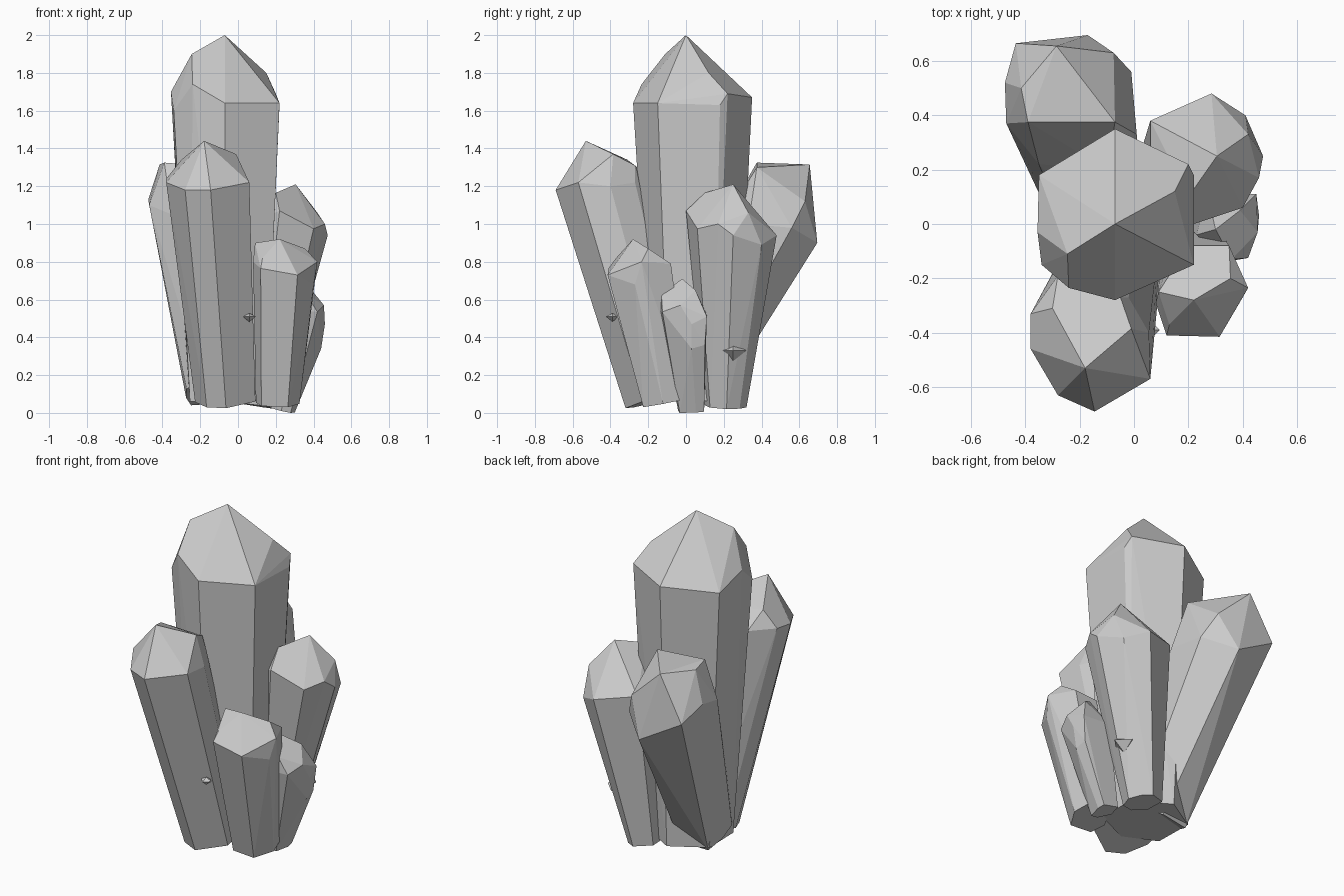
import bpy, bmesh, math
from mathutils import Vector


def hull_object(name, points):
    """Flat-faced convex solid around a few points."""
    bm = bmesh.new()
    for p in points:
        bm.verts.new(p)
    res = bmesh.ops.convex_hull(bm, input=bm.verts[:])
    loose = {g for k in ("geom_interior", "geom_unused") for g in res[k]
             if isinstance(g, bmesh.types.BMVert)}
    bmesh.ops.delete(bm, geom=list(loose), context='VERTS')
    bmesh.ops.dissolve_limit(bm, angle_limit=math.radians(3), verts=bm.verts[:], edges=bm.edges[:])
    bmesh.ops.recalc_face_normals(bm, faces=bm.faces[:])
    me = bpy.data.meshes.new(name)
    bm.to_mesh(me)
    bm.free()
    ob = bpy.data.objects.new(name, me)
    bpy.context.collection.objects.link(ob)
    return ob


def crystal(name, centre, foot, scale, shoulder, crown):
    """Shoulder outline tapers to a smaller foot, cut square to the leaning axis.
    The lowest foot corner sits at the foot height; crown holds the tip facets."""
    ring = [Vector(p) for p in shoulder]
    f = Vector(foot)
    c = Vector((*centre, sum(p.z for p in ring) / len(ring)))
    axis = c - f
    base = []
    for p in ring:
        o = Vector((p.x - c.x, p.y - c.y, 0)) * scale
        o.z = -(axis.x * o.x + axis.y * o.y) / axis.z
        base.append(f + o)
    drop = f.z - min(p.z for p in base)
    base = [p + Vector((0, 0, drop)) for p in base]
    hull_object(name, base + ring + [Vector(p) for p in crown])


# tall middle crystal
crystal("main_crystal", (-.07, .03), (-.06, .04, .06), .72,
        [(-.07, -.28, 1.64), (.22, -.15, 1.64), (.22, .18, 1.63), (-.07, .35, 1.67),
         (-.35, .18, 1.64), (-.34, -.15, 1.6)],
        [(-.07, 0, 2), (-.245, -.11, 1.9), (-.355, -.03, 1.7), (-.24, -.235, 1.74),
         (.15, .12, 1.8), (.2, .22, 1.69)])

# leaning front crystal
crystal("front_crystal", (-.16, -.44), (-.075, -.13, .025), .76,
        [(-.145, -.69, 1.18), (.06, -.57, 1.22), (.055, -.4, 1.2), (-.02, -.27, 1.22),
         (-.28, -.19, 1.25), (-.36, -.33, 1.2), (-.36, -.47, 1.18), (-.28, -.63, 1.18)],
        [(-.18, -.53, 1.44), (-.01, -.385, 1.37), (-.3, -.31, 1.34), (-.05, -.27, 1.31),
         (-.38, -.33, 1.24), (-.38, -.46, 1.22)])

# short front right crystal
crystal("short_crystal", (.24, -.24), (.21, -.1, .03), .72,
        [(.315, -.415, .73), (.12, -.41, .765), (.08, -.29, .8), (.2, -.08, .78),
         (.35, -.08, .79), (.4, -.27, .68)],
        [(.22, -.28, .92), (.09, -.25, .9), (.42, -.235, .8), (.355, -.2, .87), (.13, -.37, .82)])

# smallest right crystal
crystal("small_crystal", (.35, -.01), (.24, .03, 0), .55,
        [(.42, -.125, .535), (.46, .03, .47), (.45, .11, .51), (.27, .11, .52),
         (.23, -.04, .55), (.33, -.14, .54)],
        [(.3, -.02, .71), (.455, -.03, .57), (.36, -.13, .63), (.39, .05, .65),
         (.44, .03, .34), (.435, .1, .36)])

# back right crystal
crystal("back_right_crystal", (.26, .24), (.12, .21, .02), .46,
        [(.4, .06, .975), (.475, .25, .94), (.41, .4, .89), (.285, .48, .94),
         (.06, .38, .98), (.06, .1, 1.0), (.22, 0, 1.07)],
        [(.305, .25, 1.21), (.42, .33, 1.06), (.46, .17, 1.0), (.2, .1, 1.165)])

# back left crystal with a blunt tip
crystal("back_left_crystal", (-.24, .45), (-.12, .0, .04), .66,
        [(-.17, .695, .9), (-.01, .56, .98), (.01, .33, 1.0), (-.1, .2, 1.02),
         (-.35, .22, 1.05), (-.47, .37, 1.1), (-.475, .52, 1.13), (-.435, .665, 1.05)],
        [(-.285, .655, 1.315), (-.415, .5, 1.315), (-.39, .375, 1.325), (-.07, .375, 1.3),
         (-.075, .63, 1.12)])

# tiny chips poking out between the crystals
for name, (x, y, z), r in (("front_chip", (.06, -.39, .51), .035),
                           ("right_chip", (.28, .25, .33), .07)):
    c = Vector((x, y, z))
    hull_object(name, [c + Vector(d) * r for d in
                       ((1, 0, 0), (-1, 0, 0), (0, 1, 0), (0, -1, 0), (0, 0, .5), (0, 0, -.8))])
